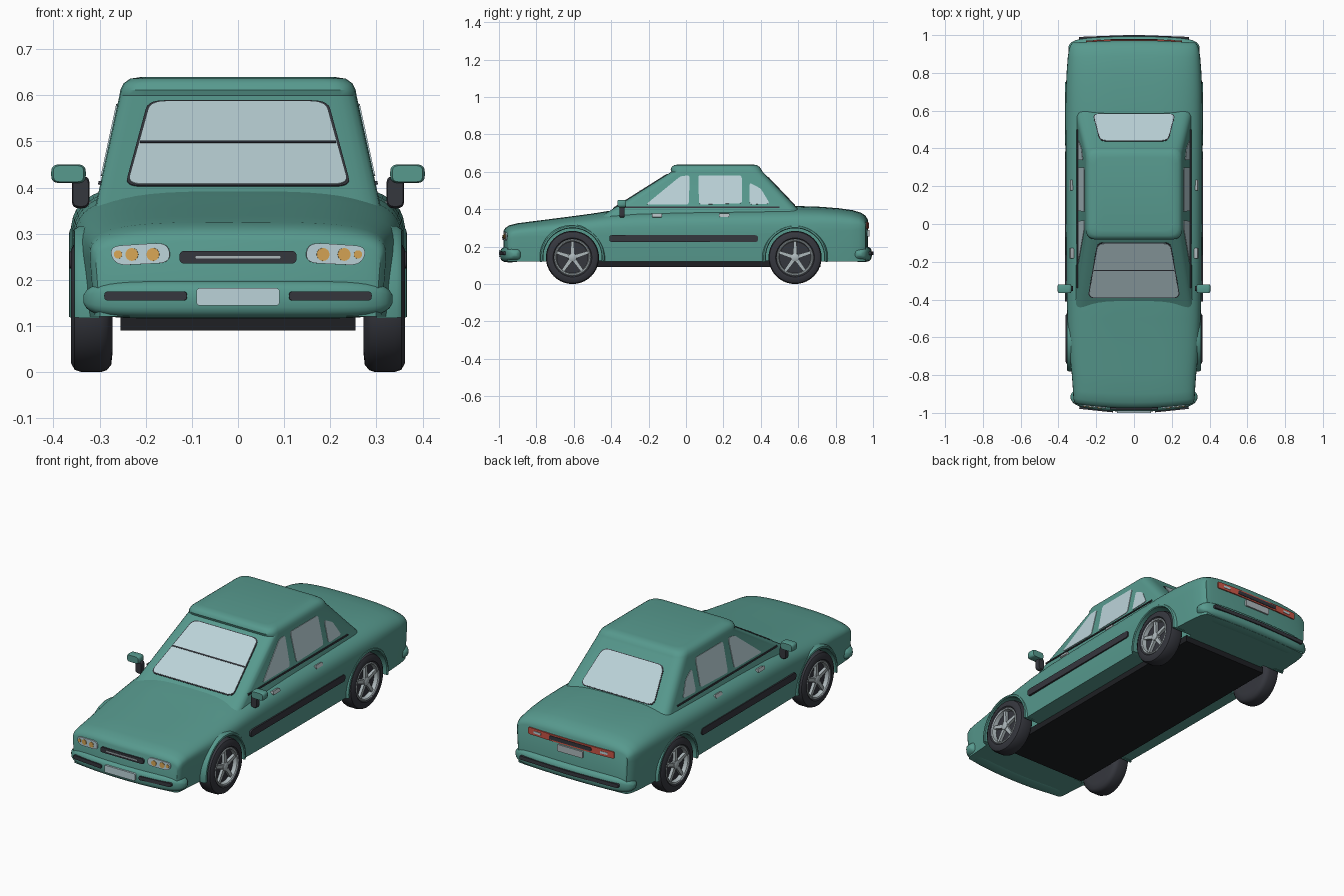
import bpy, bmesh, math
from mathutils import Vector

if "Cube" in bpy.data.objects:
    bpy.data.objects.remove(bpy.data.objects["Cube"])

def material(name, r, g, b):
    m = bpy.data.materials.new(name)
    m.diffuse_color = (r, g, b, 1)
    m.use_nodes = True
    m.node_tree.nodes["Principled BSDF"].inputs["Base Color"].default_value = m.diffuse_color
    return m

GREEN = material("body green", .095, .32, .27)
GLASS = material("pale glass", .50, .65, .69)
DARK = material("dark rubber", .036, .038, .048)
BLACK = material("underside black", .013, .014, .017)
SILVER = material("silver", .42, .48, .50)
AMBER = material("amber", .68, .38, .09)
RED = material("lamp red", .58, .09, .06)

def skin(name, rings, mat, caps=True, mirror=False, loop=False):
    """Loft equal-length closed rings into one surface."""
    bm = bmesh.new()
    R = [[bm.verts.new(p) for p in ring] for ring in rings]
    m = len(R[0])
    pairs = list(zip(R, R[1:])) + ([(R[-1], R[0])] if loop else [])
    for a, b in pairs:
        for i in range(m):
            j = (i + 1) % m
            bm.faces.new((a[i], a[j], b[j], b[i]))
    if caps:
        for r in (R[0], R[-1]):
            for i in range(m // 2 - 1):
                bm.faces.new((r[i], r[i + 1], r[m - 2 - i], r[m - 1 - i]))
    bmesh.ops.remove_doubles(bm, verts=bm.verts, dist=1e-5)
    bmesh.ops.recalc_face_normals(bm, faces=bm.faces)
    me = bpy.data.meshes.new(name)
    bm.to_mesh(me)
    bm.free()
    me.materials.append(mat)
    ob = bpy.data.objects.new(name, me)
    bpy.context.collection.objects.link(ob)
    if mirror:
        ob.modifiers.new("mirror", 'MIRROR').use_mirror_merge = False
    return ob

def rounded(pts, r, n=5):
    """Round the corners of a polygon."""
    out = []
    for i, p in enumerate(pts):
        p, a, b = Vector(p), Vector(pts[i - 1]), Vector(pts[(i + 1) % len(pts)])
        s = p + (a - p) * min(r / (a - p).length, .49)
        e = p + (b - p) * min(r / (b - p).length, .49)
        for k in range(n + 1):
            t = k / n
            out.append(s * (1 - t) ** 2 + p * 2 * t * (1 - t) + e * t * t)
    return out

def rect(x0, x1, y0, y1):
    return [(x0, y0), (x1, y0), (x1, y1), (x0, y1)]

def circle(cx, cy, r, n=16):
    return [(cx + r * math.cos(2 * math.pi * i / n), cy + r * math.sin(2 * math.pi * i / n)) for i in range(n)]

def plate(name, pts, frame, mat, lift=.004, depth=.006, mirror=False):
    """Thin plate: outline in a frame (origin, u, v), standing out along u x v."""
    o, u, v = Vector(frame[0]), Vector(frame[1]).normalized(), Vector(frame[2]).normalized()
    w = u.cross(v)
    return skin(name, [[o + u * p[0] + v * p[1] + w * d for p in pts] for d in (-depth, lift)], mat, mirror=mirror)

def lathe(name, prof, y, z, mat, n=40):
    """Turn an (x, radius) profile round a wheel axle."""
    return skin(name, [[(x, y + a, z + b) for a, b in circle(0, 0, r, n)] for x, r in prof], mat, caps=False, mirror=True)

def bow(x, y):
    return y - (.03 if y < 0 else .015) * (x / .34) ** 2 * y * abs(y) ** 3

# lower body: stations of (y, half width, top, shoulder drop)
stations = [(-.975, .308, .285, .05), (-.966, .316, .30, .055), (-.945, .321, .314, .065), (-.90, .323, .325, .075),
            (-.80, .33, .338, .085), (-.65, .346, .357, .10), (-.5, .353, .377, .115), (-.4, .356, .393, .13),
            (-.25, .358, .405, .14), (0, .36, .41, .14), (.3, .361, .413, .14), (.6, .363, .417, .14),
            (.72, .361, .413, .13), (.82, .356, .405, .12), (.89, .351, .395, .11), (.935, .345, .382, .09),
            (.96, .336, .365, .07), (.972, .326, .345, .05)]
rings = []
N = 28
for y, w, top, drop in stations:
    up, low = [], []
    for i in range(N + 1):
        a = math.pi * i / N
        c, s = math.cos(a), max(math.sin(a), 0)
        x = w * math.copysign(abs(c) ** (2 / 3.5), c)
        up.append((x, bow(x, y), top - drop + drop * s ** (2 / 3.5)))
        low.append((x * .97, bow(x, y), .12))
    rings.append(up + low[::-1])
body = skin("body_shell", rings, GREEN)

# wheels, arches and arch cutters
ZC = .142
for tag, y, lip in (("front", -.607, .356), ("rear", .583, .366)):
    cut = skin("arch_cutter", [[(x, y + a, ZC + b) for a, b in circle(0, 0, .158, 48)] for x in (.24, .45)], GREEN, mirror=True)
    cut.hide_render = True
    mod = body.modifiers.new("arch", 'BOOLEAN')
    mod.operation, mod.object, mod.solver = 'DIFFERENCE', cut, 'EXACT'
    bpy.context.view_layer.objects.active = body
    bpy.ops.object.modifier_apply(modifier="arch")
    bpy.data.objects.remove(cut)
    arc = [math.radians(-8 + 196 * i / 32) for i in range(33)]
    prof = [(.30, .156), (lip - .004, .156), (lip, .160), (lip - .002, .168), (lip - .012, .175), (.30, .175)]
    skin(tag + "_arch_lip", [[(x, y + r * math.cos(a), ZC + r * math.sin(a)) for x, r in prof] for a in arc], GREEN, mirror=True)
    lathe(tag + "_tyre", [(.275, 0), (.272, .10), (.275, .127), (.285, .138), (.297, .142), (.34, .142), (.354, .137),
                          (.362, .123), (.362, .104), (.354, .096), (.337, .094), (.337, 0)], y, ZC, DARK)
    lathe(tag + "_rim", [(.337, .098), (.358, .098), (.361, .094), (.358, .088), (.337, .084)], y, ZC, SILVER)
    lathe(tag + "_hub", [(.337, .024), (.354, .022), (.358, .015), (.358, 0)], y, ZC, SILVER, 20)
    for k in range(5):
        a = math.radians(90 + 72 * k)
        u, v = (0, math.cos(a), math.sin(a)), (0, -math.sin(a), math.cos(a))
        plate(tag + "_spoke", [(.012, -.011), (.09, -.008), (.09, .008), (.012, .011)],
              ((.345, y, ZC), u, v), SILVER, .007, .008, True)

# cabin and roof: (z, front, back, half width, corner radius)
cabin = [(.36, -.458, .638, .309, .055), (.60, -.078, .41, .257, .055), (.612, -.082, .403, .255, .055),
         (.626, -.077, .394, .248, .055), (.636, -.062, .378, .234, .055), (.64, -.035, .352, .208, .05)]
skin("cabin", [[(p[0], p[1], z) for p in rounded(rect(-w, w, f, b), r)] for z, f, b, w, r in cabin], GREEN)

# windscreen and rear window with dark seals
def trapezoid(b, t, h, g=0):
    return rounded([(-b - g, -g), (b + g, -g), (t + g, h + g), (-t - g, h + g)], .035)
screen = ((0, -.387, .405), (1, 0, 0), (0, .285, .18))
plate("windscreen_seal", trapezoid(.24, .19, .337, .005), screen, DARK, .002)
plate("windscreen", trapezoid(.24, .19, .337), screen, GLASS, .004)
plate("windscreen_strip", rect(-.213, .213, .166, .173), screen, DARK, .006)
back = ((0, .58, .421), (-1, 0, 0), (0, -.14, .147))
plate("rear_window_seal", trapezoid(.215, .178, .203, .004), back, DARK, .002)
plate("rear_window", trapezoid(.215, .178, .203), back, GLASS, .004)

# side windows
side = ((.30, 0, .40), (0, 1, 0), (-.215, 0, 1))
for name, pts in (("front_side_window", [(-.215, .025), (.015, .025), (.02, .185), (-.03, .18)]),
                  ("middle_side_window", [(.07, .025), (.30, .032), (.298, .185), (.065, .185)]),
                  ("rear_side_window", [(.34, .025), (.448, .03), (.40, .112), (.34, .145)])):
    plate(name, rounded(pts, .016), side, GLASS, .003, .005, True)
plate("belt_trim", rect(-.34, .50, .006, .014), side, DARK, .005, .008, True)

# door mouldings and handles
plate("side_moulding", rounded(rect(-.41, .385, -.018, .018), .014), ((.357, 0, .243), (0, 1, 0), (0, 0, 1)), DARK, .008, .012, True)
for y in (-.155, .205):
    plate("door_handle", rounded(rect(-.028, .028, -.009, .009), .006), ((.331, y, .365), (0, 1, 0), (-.4, 0, 1)), SILVER, .008, .01, True)

# door mirrors
def block(name, x0, x1, y0, y1, z0, z1, r, mat, mirror=False):
    c = rounded(rect(x0, x1, z0, z1), r)
    cx, cz = (x0 + x1) / 2, (z0 + z1) / 2
    def ring(y, k):
        return [(cx + (p[0] - cx) * k, y, cz + (p[1] - cz) * k) for p in c]
    e = (y1 - y0) * .2
    return skin(name, [ring(y0, .88), ring(y0 + e, 1), ring(y1 - e, 1), ring(y1, .88)], mat, mirror=mirror)
block("mirror_housing", .33, .405, -.365, -.32, .41, .45, .016, GREEN, True)
block("mirror_stalk", .322, .36, -.355, -.328, .355, .425, .016, DARK, True)

# floor pan
skin("floor_pan", [[(x, y, z) for x, y in rect(-.255, .255, -.72, .72)] for z in (.09, .125)], BLACK)

# bumpers: bowed rounded bars
for tag, s, hw, k, zc in (("front", -1, .335, .26, .158), ("rear", 1, .348, .13, .16)):
    rings = []
    for i in range(33):
        t = math.sin(math.pi * (i / 32 - .5))
        g = max((1 - abs(t) ** 8), .02) ** .4
        ring = []
        for j in range(24):
            a = 2 * math.pi * j / 24
            c, d = math.cos(a), math.sin(a)
            cy, cz = (math.copysign(abs(q) ** .65, q) for q in (c, d))
            x = hw * t
            ring.append((x, s * (.944 - k * x * x) + .05 * g * cy, zc + .042 * g * cz))
        rings.append(ring)
    skin(tag + "_bumper", rings, GREEN)

Z = (0, 0, 1)
# front details
plate("front_pad", rounded(rect(-.09, .09, -.01, .01), .009), ((.2, -.983, .165), (1, .104, 0), Z), DARK, .005, .01, True)
plate("front_plate", rounded(rect(-.09, .09, -.019, .019), .008), ((0, -.993, .163), (1, 0, 0), Z), GLASS, .007, .01)
front = ((0, -.975, .249), (1, 0, 0), Z)
plate("grille", rounded(rect(-.127, .127, -.014, .014), .012), front, DARK, .006, .01)
plate("grille_strip", rounded(rect(-.092, .092, -.003, .003), .003), front, SILVER, .009, .001)
lamp = ((.2125, -.964, .255), (1, .104, 0), Z)
plate("headlight", rounded([(-.068, -.018), (.055, -.024), (.068, .018), (-.062, .026)], .028), lamp, GLASS, .006, .015, True)
for u, r in ((-.029, .014), (.017, .014), (.047, .009)):
    plate("headlight_bulb", circle(u, 0, r), lamp, AMBER, .009, .001, True)

# rear details
tail = ((.1875, .968, .313), (-1, .049, 0), Z)
plate("tail_light", rounded(rect(-.066, .064, -.018, .018), .008), tail, RED, .006, .012, True)
plate("tail_reflector", rect(-.03, .012, -.006, .006), tail, GLASS, .008, .001, True)
rear = ((0, .972, .313), (-1, 0, 0), Z)
plate("tail_strip_surround", rect(-.13, .13, -.018, .018), rear, RED, .004, .01)
plate("tail_strip", rounded(rect(-.125, .125, -.01, .01), .008), rear, DARK, .007, .01)
plate("rear_plate", rounded(rect(-.075, .075, -.06, -.024), .006), rear, SILVER, .008, .01)
plate("rear_pad", rounded(rect(-.147, .147, -.01, .01), .008), ((.145, .99, .165), (-1, .038, 0), Z), DARK, .006, .01, True)

# smooth shading with crisp edges
for ob in bpy.data.objects:
    ob.select_set(True)
bpy.context.view_layer.objects.active = body
bpy.ops.object.shade_smooth_by_angle(angle=math.radians(38))
